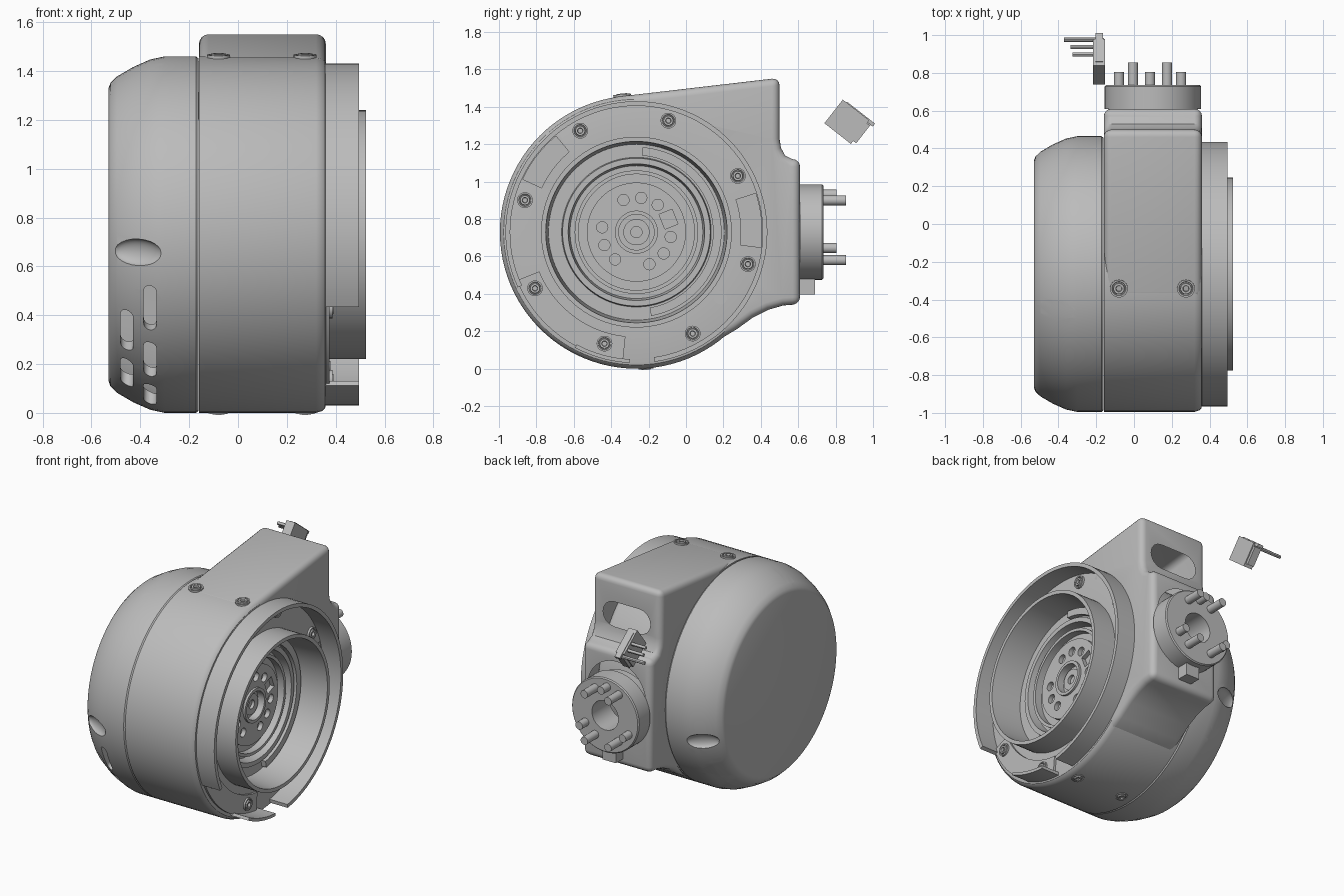
import bpy, bmesh, math
from mathutils import Matrix, Vector

if "Cube" in bpy.data.objects:
    bpy.data.objects.remove(bpy.data.objects["Cube"])

X, Y, Z = Vector((1, 0, 0)), Vector((0, 1, 0)), Vector((0, 0, 1))
HUB = Vector((0, -0.265, 0.73))      # drum axis
MOUNT = Vector((0.1, 0, 0.73))       # rear flange axis

grey = bpy.data.materials.new("housing grey")
grey.use_nodes = True
grey.diffuse_color = (0.5, 0.5, 0.5, 1)
grey.node_tree.nodes["Principled BSDF"].inputs["Base Color"].default_value = (0.5, 0.5, 0.5, 1)


def finish(name, bm, matrix=Matrix()):
    bm.transform(matrix)
    bmesh.ops.recalc_face_normals(bm, faces=bm.faces)
    mesh = bpy.data.meshes.new(name)
    bm.to_mesh(mesh)
    bm.free()
    mesh.materials.append(grey)
    ob = bpy.data.objects.new(name, mesh)
    bpy.context.collection.objects.link(ob)
    return ob


def lathe(name, profile, origin=HUB, axis=X, start=0, end=360, segs=96):
    """Turn a closed (along, radius) outline about an axis."""
    bm = bmesh.new()
    full = end - start == 360
    count = segs if full else segs + 1
    poles = [bm.verts.new((p, 0, 0)) if r == 0 else None for p, r in profile]
    rings = []
    for i in range(count):
        a = math.radians(start + (end - start) * i / segs)
        rings.append([poles[k] or bm.verts.new((p, r * math.cos(a), r * math.sin(a)))
                      for k, (p, r) in enumerate(profile)])
    n = len(profile)
    for i in range(segs):
        one, two = rings[i], rings[(i + 1) % count]
        for k in range(n):
            j = (k + 1) % n
            corners = list(dict.fromkeys((one[k], one[j], two[j], two[k])))
            if len(corners) > 2:
                bm.faces.new(corners)
    if not full:
        bm.faces.new(rings[0])
        bm.faces.new(rings[-1])
    turn = axis.to_track_quat('X', 'Z').to_matrix().to_4x4()
    return finish(name, bm, Matrix.Translation(origin) @ turn)


def ring(name, p0, p1, r0, r1, **kw):
    return lathe(name, [(p0, r0), (p0, r1), (p1, r1), (p1, r0)], **kw)


def rod(name, base, axis, length, radius, segs=24):
    return ring(name, 0, length, 0, radius, origin=base, axis=axis, segs=segs)


def prism(name, outline, depth, matrix):
    """Extrude a flat outline both ways from its plane."""
    bm = bmesh.new()
    face = bm.faces.new([bm.verts.new((u, v, -depth / 2)) for u, v in outline])
    out = bmesh.ops.extrude_face_region(bm, geom=[face])
    moved = [v for v in out["geom"] if isinstance(v, bmesh.types.BMVert)]
    bmesh.ops.translate(bm, verts=moved, vec=(0, 0, depth))
    return finish(name, bm, matrix)


def frame(origin, u, v, w):
    return Matrix.Translation(origin) @ Matrix((u, v, w)).transposed().to_4x4()


def stadium(name, length, width, depth, matrix):
    r, pts = width / 2, []
    for k in range(18):
        a = math.radians(-90 + 180 * (k % 9) / 8 + (180 if k > 8 else 0))
        side = length / 2 - r if k < 9 else r - length / 2
        pts.append((side + r * math.cos(a), r * math.sin(a)))
    return prism(name, pts, depth, matrix)


def block(name, size, matrix):
    w, h, d = size
    return prism(name, [(-w/2, -h/2), (w/2, -h/2), (w/2, h/2), (-w/2, h/2)], d, matrix)


def apply_modifier(ob, mod):
    bpy.context.view_layer.objects.active = ob
    bpy.ops.object.modifier_apply(modifier=mod.name)


def cut(targets, cutters):
    for ob in targets:
        for c in cutters:
            mod = ob.modifiers.new("cut", 'BOOLEAN')
            mod.operation, mod.solver, mod.object = 'DIFFERENCE', 'EXACT', c
            apply_modifier(ob, mod)
    for c in cutters:
        bpy.data.objects.remove(c)


def radial(deg):
    a = math.radians(deg)
    return Vector((0, math.cos(a), math.sin(a)))


def screw(name, base, axis, r=0.042):
    lathe(name, [(-0.01, 0), (-0.01, r), (0.012, r), (0.012, r * 0.8), (0.004, r * 0.75),
                 (0.004, r * 0.65), (0.016, r * 0.6), (0.016, r * 0.35), (0, r * 0.3), (0, 0)],
          origin=base, axis=axis, segs=24)


# Left cap: hollow shell with vents and scalloped dimples
cap = lathe("left_cap", [(-0.162, 0.69), (-0.162, 0.722), (-0.172, 0.73), (-0.30, 0.73),
                         (-0.36, 0.717), (-0.43, 0.686), (-0.495, 0.648), (-0.522, 0.622),
                         (-0.53, 0.60), (-0.53, 0), (-0.50, 0), (-0.50, 0.59), (-0.31, 0.69)])
cutters = []
for x, r, angles in ((-0.36, 0.7, (-25, -46, -67)), (-0.455, 0.66, (-36, -58))):
    for a in angles:
        for deg in (a, 180 - a):
            u = radial(deg)
            cutters.append(stadium("vent_cutter", 0.2, 0.052, 0.2,
                                   frame(HUB + X * x + u * r, X.cross(u) * 1, X, X.cross(u).cross(X))))
for deg in (-14, 106, 186):
    u = radial(deg)
    bm = bmesh.new()
    bmesh.ops.create_uvsphere(bm, u_segments=24, v_segments=16, radius=1)
    slope = (X + u * 0.5).normalized()
    t = slope.cross(u).normalized()
    place = frame(HUB + X * -0.41 + u * 0.695, slope, t, slope.cross(t))
    cutters.append(finish("dimple_cutter", bm, place @ Matrix.Diagonal((0.11, 0.055, 0.034, 1))))
cut([cap], cutters)

# Main drum with the stepped output recess
drum = lathe("drum_housing", [(-0.16, 0), (-0.16, 0.73), (0.32, 0.73), (0.345, 0.722), (0.357, 0.71),
                              (0.36, 0.695), (0.36, 0.51), (0.525, 0.51), (0.525, 0.485),
                              (0.31, 0.47), (0.31, 0.40), (0.335, 0.395), (0.335, 0.365),
                              (0.27, 0.355), (0.27, 0)])

# Rear box that blends from the drum to the mount
outline = [(-0.4, 1.45), (0.5, 1.555), (0.5, 1.23), (0.508, 1.18), (0.53, 1.14), (0.57, 1.12),
           (0.61, 1.12), (0.61, 0.345), (0.52, 0.338), (0.44, 0.315), (0.36, 0.275),
           (0.27, 0.21), (0.17, 0.15)]
for k in range(16):
    p = HUB + radial(-52 + 10 * k) * 0.6
    outline.append((p.y, p.z))
box = prism("rear_box", outline, 0.52, frame(X * 0.1, Y, Z, X))
bevel = box.modifiers.new("round", 'BEVEL')
bevel.width, bevel.segments, bevel.use_clamp_overlap = 0.04, 4, False
bevel.limit_method, bevel.angle_limit = 'ANGLE', math.radians(40)
apply_modifier(box, bevel)
cut([box], [stadium("cable_slot_cutter", 0.36, 0.17, 0.3, frame(Vector((0.1, 0.5, 1.31)), X, Z, -Y)),
            rod("pocket_cutter", Vector((0.1, 0.53, 0.83)), Y, 0.2, 0.22, 48)])
cut([drum, box], [ring("window_cutter", 0.3, 0.4, 0.56, 0.67, start=a, end=b, segs=12)
                  for a, b in ((130, 155), (-7, 18))])

# Outer rim, interrupted at the lower front, with a loose tab and pad
ring("outer_rim", 0.35, 0.495, 0.675, 0.70, start=-82, end=205, segs=80)
ring("rim_tab", 0.35, 0.495, 0.68, 0.70, start=-118, end=-93, segs=10)
ring("front_pad", 0.355, 0.375, 0.56, 0.69, start=-158, end=-96, segs=20)
for k in range(8):
    screw("rim_screw", HUB + X * (0.375 if k in (5, 6) else 0.362) + radial(119 - 45 * k) * 0.62, X)
rod("locating_boss", HUB + X * 0.355 + radial(-38) * 0.57, X, 0.012, 0.035)

# Output hub with bolt circle
ring("half_step", 0.305, 0.345, 0.41, 0.455, start=-80, end=86, segs=48)
ring("inner_collar", 0.265, 0.32, 0.31, 0.33)
hub = ring("output_hub", 0.265, 0.305, 0.11, 0.265)
cutters = []
for k in range(12):
    u = radial(82 - 30 * k)
    spot = HUB + X * 0.3 + u * 0.185
    if k % 4 == 2:
        cutters.append(block("hub_window_cutter", (0.085, 0.075, 0.05), frame(spot, X.cross(u), u, -X)))
    else:
        cutters.append(rod("hub_hole_cutter", spot - X * 0.025, X, 0.1, 0.03))
cut([hub], cutters)
ring("hub_lip", 0.265, 0.32, 0.095, 0.115, segs=48)
ring("hub_core", 0.26, 0.29, 0.03, 0.07, segs=48)

# Case screws above and below
for x in (-0.08, 0.275):
    screw("top_case_screw", HUB + X * x + radial(96) * 0.729, radial(96), 0.047)
    screw("bottom_case_screw", HUB + X * x + radial(-86) * 0.722, radial(-86), 0.04)

# Rear mounting flange with its pins
lathe("rear_flange", [(0.54, 0.1), (0.54, 0.235), (0.61, 0.235), (0.61, 0.255), (0.728, 0.255),
                      (0.735, 0.248), (0.735, 0.1)], origin=MOUNT, axis=Y, segs=64)
block("flange_key", (0.1, 0.09, 0.09), frame(Vector((0.1, 0.645, 0.442)), X, Z, -Y))
for sx in (-1, 1):
    for sz in (-1, 1):
        rod("long_pin", MOUNT + Vector((-0.015 + 0.09 * sx, 0.7, 0.01 + 0.16 * sz)), Y, 0.155, 0.027)
for deg in (90, 210, 330):
    a = math.radians(deg)
    rod("short_pin", MOUNT + Vector((-0.015 + 0.19 * math.cos(a), 0.7, 0.01 + 0.19 * math.sin(a))),
        Y, 0.105, 0.027)

# Separate cable plug behind the box
a = math.radians(-38)
along, up = Vector((0, math.cos(a), math.sin(a))), Vector((0, -math.sin(a), math.cos(a)))
plug = Vector((-0.185, 0.86, 1.32))
block("plug_body", (0.18, 0.16, 0.065), frame(plug, along, up, X))
block("plug_lip", (0.19, 0.02, 0.04), frame(plug + along * 0.03 + up * 0.075, along, up, X))
block("plug_latch", (0.02, 0.12, 0.05), frame(plug + along * 0.1, along, up, X))
for k, reach in enumerate((0.12, 0.13, 0.165)):
    rod("plug_pin", plug + X * -0.02 + along * (0.05 * k) + up * 0.06, -X, reach, 0.011, 12)

# Smooth curved surfaces, keep hard edges
bpy.ops.object.select_all(action='DESELECT')
for ob in bpy.context.scene.objects:
    if ob.type == 'MESH':
        ob.select_set(True)
        bpy.context.view_layer.objects.active = ob
bpy.ops.object.shade_smooth_by_angle(angle=math.radians(30))
